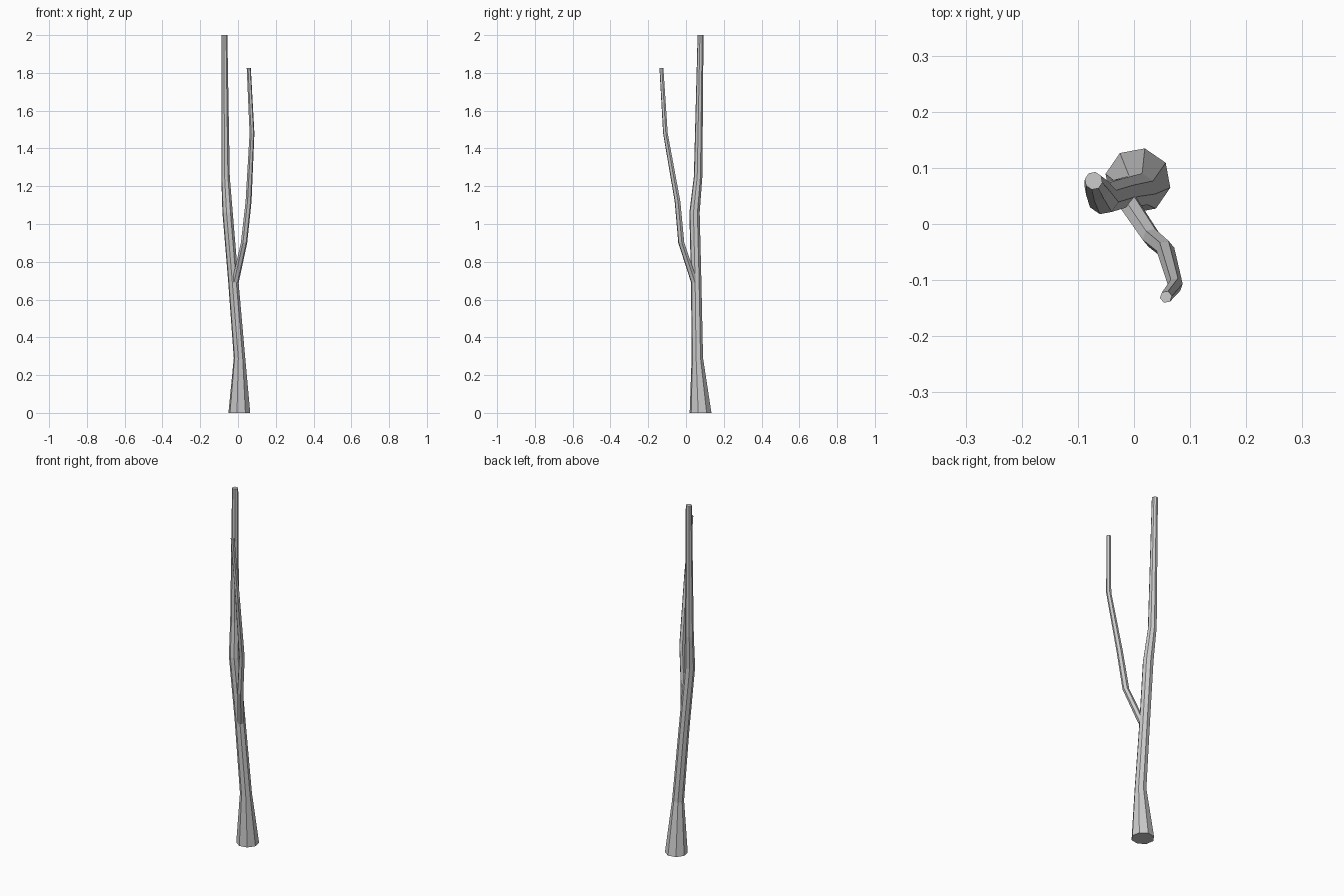
import bpy, bmesh, math
from mathutils import Vector

if "Cube" in bpy.data.objects:
    bpy.data.objects.remove(bpy.data.objects["Cube"])


def limb(name, rings, sides, turn):
    """Tapered tube through rings of (x, y, z, radius), closed at both ends."""
    bm = bmesh.new()
    loops = []
    for x, y, z, r in rings:
        loops.append([bm.verts.new(Vector((
            x + r * math.cos(turn + math.tau * i / sides),
            y + r * math.sin(turn + math.tau * i / sides), z)))
            for i in range(sides)])
    for a, b in zip(loops, loops[1:]):
        for i in range(sides):
            j = (i + 1) % sides
            bm.faces.new((a[i], a[j], b[j], b[i]))
    bm.faces.new(loops[0][::-1])
    bm.faces.new(loops[-1])
    mesh = bpy.data.meshes.new(name)
    bm.to_mesh(mesh)
    bm.free()
    obj = bpy.data.objects.new(name, mesh)
    bpy.context.collection.objects.link(obj)
    return obj


# Main stem, flared at the foot
limb("trunk", [
    (0.007, 0.077, 0.00, 0.059),
    (0.008, 0.060, 0.29, 0.031),
    (-0.025, 0.054, 0.70, 0.028),
    (-0.055, 0.045, 1.06, 0.028),
    (-0.066, 0.064, 1.25, 0.023),
    (-0.072, 0.077, 2.00, 0.016),
], 8, math.radians(-12))

# Thinner side branch, rooted inside the stem
limb("branch", [
    (-0.015, 0.045, 0.69, 0.019),
    (0.032, -0.025, 0.90, 0.017),
    (0.056, -0.045, 1.12, 0.016),
    (0.074, -0.109, 1.48, 0.013),
    (0.057, -0.130, 1.825, 0.011),
], 6, math.radians(10))
